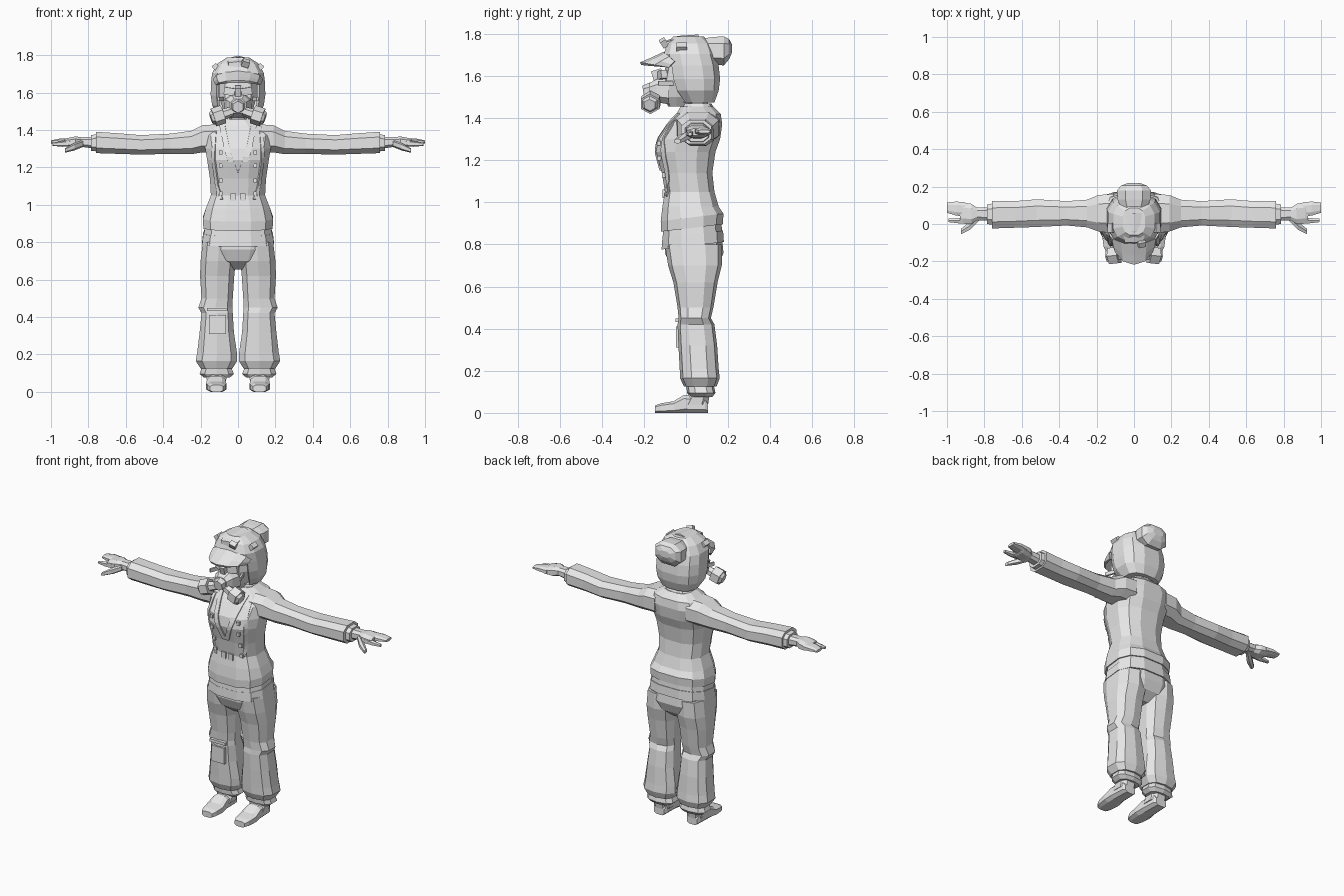
import bpy, bmesh, math
from mathutils import Vector, Matrix
from mathutils.bvhtree import BVHTree

grey = bpy.data.materials.new("light_grey")
grey.diffuse_color = (0.8, 0.8, 0.8, 1)


def finish(name, bm, thickness=0):
    bmesh.ops.recalc_face_normals(bm, faces=bm.faces)
    me = bpy.data.meshes.new(name)
    bm.to_mesh(me)
    bm.free()
    ob = bpy.data.objects.new(name, me)
    bpy.context.collection.objects.link(ob)
    me.materials.append(grey)
    if thickness:
        m = ob.modifiers.new("thickness", 'SOLIDIFY')
        m.thickness = thickness
        m.offset = -1
    return ob


def loft_bm(rings, axis='z', n=10, power=0.75, sx=1):
    """Rings are (position, a min, a max, b min, b max) across the axis."""
    unit = []
    for i in range(n):
        t = 2 * math.pi * (i + 0.5) / n
        c, s = math.cos(t), math.sin(t)
        unit.append((math.copysign(abs(c) ** power, c), math.copysign(abs(s) ** power, s)))
    mu, mv = max(u for u, v in unit), max(v for u, v in unit)
    bm = bmesh.new()
    loops = []
    for p, a0, a1, b0, b1 in rings:
        loop = []
        for u, v in unit:
            a = (a0 + a1) / 2 + u / mu * (a1 - a0) / 2
            b = (b0 + b1) / 2 + v / mv * (b1 - b0) / 2
            x, y, z = {'z': (a, b, p), 'x': (p, a, b), 'y': (a, p, b)}[axis]
            loop.append(bm.verts.new((x * sx, y, z)))
        loops.append(loop)
    for l0, l1 in zip(loops, loops[1:]):
        for i in range(n):
            j = (i + 1) % n
            bm.faces.new((l0[i], l0[j], l1[j], l1[i]))
    bm.faces.new(loops[0])
    bm.faces.new(loops[-1])
    return bm


def loft(name, rings, **kw):
    return finish(name, loft_bm(rings, **kw))


def box(name, centre, size, rot=(0, 0, 0)):
    bm = bmesh.new()
    bmesh.ops.create_cube(bm, size=1)
    bm.transform(Matrix.Diagonal((*size, 1)))
    ob = finish(name, bm)
    ob.location, ob.rotation_euler = centre, rot
    return ob


def hex_cylinder(name, centre, direction, r0, r1, depth, n=6):
    bm = bmesh.new()
    bmesh.ops.create_cone(bm, cap_ends=True, segments=n, radius1=r0, radius2=r1, depth=depth)
    q = Vector(direction).to_track_quat('Z', 'Y').to_matrix().to_4x4()
    bm.transform(Matrix.Translation(centre) @ q)
    return finish(name, bm)


# Jacket body with flared skirt
body = loft_bm([
    (0.875, -.185, .185, -.118, .175), (0.925, -.188, .188, -.12, .178),
    (0.98, -.172, .172, -.112, .155), (1.05, -.145, .145, -.10, .135),
    (1.14, -.15, .15, -.115, .125), (1.24, -.165, .165, -.142, .14),
    (1.30, -.175, .175, -.132, .162), (1.37, -.185, .185, -.085, .172),
    (1.42, -.15, .15, -.045, .165), (1.455, -.09, .09, -.025, .13)], n=12)
for v in body.verts:                     # hem dips at the front
    if v.co.z < 0.95:
        v.co.z += 0.12 * v.co.y
surface = BVHTree.FromBMesh(body)
finish("jacket_body", body)


def on_body(x, z, lift=0.008):
    hit = surface.ray_cast(Vector((x, -1, z)), Vector((0, 1, 0)))[0]
    return Vector((x, (hit.y if hit else -0.05) - lift, z))


def strip(name, path, width, steps=5):
    """Thin cloth band following the front of the jacket."""
    pts = []
    for (x0, z0), (x1, z1) in zip(path, path[1:]):
        pts += [(x0 + (x1 - x0) * k / steps, z0 + (z1 - z0) * k / steps) for k in range(steps)]
    pts.append(path[-1])
    bm = bmesh.new()
    rows = [[bm.verts.new(on_body(x + d, z)) for d in (-width / 2, width / 2)] for x, z in pts]
    for a, b in zip(rows, rows[1:]):
        bm.faces.new((a[0], a[1], b[1], b[0]))
    finish(name, bm, 0.009)


# Hem bands, hips and neck
for name, z0, z1, w, f, b in (("upper_hem_band", .835, .885, .183, -.112, .172),
                              ("lower_hem_band", .79, .845, .192, -.116, .18)):
    bm = loft_bm([(z0, -w, w, f, b), (z1, -w + .006, w - .006, f + .004, b - .004)], n=12)
    for v in bm.verts:
        v.co.z += 0.12 * v.co.y
    finish(name, bm)
loft("hips", [(.655, -.04, .04, -.02, .10), (.70, -.15, .15, -.075, .155),
              (.76, -.18, .18, -.10, .178), (.84, -.18, .18, -.10, .17)], n=12)
loft("neck", [(1.40, -.06, .06, .0, .11), (1.53, -.05, .05, .005, .10)], n=8)
loft("collar", [(1.425, -.10, .10, -.035, .145), (1.47, -.075, .075, -.015, .12)], n=10)

for s, side in ((-1, "left"), (1, "right")):
    # Trouser leg, gathered cuff and shoe
    loft(side + "_leg", [
        (.80, .02, .188, -.10, .172), (.70, .012, .20, -.085, .17), (.62, .02, .203, -.06, .15),
        (.50, .028, .195, -.04, .13), (.45, .03, .212, -.035, .118), (.42, .028, .195, -.04, .135),
        (.32, .022, .205, -.036, .148), (.21, .006, .218, -.03, .155), (.165, .004, .226, -.028, .16),
        (.125, .03, .20, -.01, .145)], n=10, sx=s)
    loft(side + "_trouser_cuff", [(.14, .04, .19, .0, .13), (.095, .022, .205, .005, .14),
                                  (.075, .045, .18, .02, .125)], n=10, sx=s)
    loft(side + "_ankle", [(.10, .06, .17, .02, .115), (.04, .065, .165, -.02, .105)], n=8, sx=s)
    loft(side + "_shoe", [
        (-.148, .08, .15, 0, .035), (-.12, .068, .163, 0, .045), (-.06, .062, .17, 0, .055),
        (-.01, .068, .166, 0, .085), (.09, .072, .16, 0, .08), (.105, .08, .152, 0, .05)],
        axis='y', n=8, power=.6, sx=s)
    # Sleeve, cuff and wrist
    loft(side + "_sleeve", [
        (.11, -.05, .16, 1.28, 1.43), (.19, -.04, .155, 1.28, 1.425), (.25, -.018, .13, 1.27, 1.395),
        (.36, -.008, .122, 1.272, 1.38), (.52, -.016, .132, 1.268, 1.372),
        (.64, -.02, .122, 1.272, 1.382), (.76, -.024, .122, 1.276, 1.39)],
        axis='x', n=8, sx=s)
    loft(side + "_sleeve_cuff", [(.75, -.005, .11, 1.285, 1.378), (.785, 0, .105, 1.288, 1.372)],
         axis='x', n=8, sx=s)
    loft(side + "_palm", [
        (.77, .018, .09, 1.30, 1.362), (.84, .02, .088, 1.31, 1.362), (.87, .0, .108, 1.305, 1.365),
        (.915, .002, .116, 1.312, 1.356), (.93, .01, .112, 1.318, 1.35)], axis='x', n=8, sx=s)
    # Grouped fingers, forefinger and thumb
    loft(side + "_fingers", [(.90, .04, .116, 1.315, 1.355), (.95, .045, .12, 1.322, 1.354),
                             (1.0, .06, .115, 1.328, 1.344)], axis='x', n=8, sx=s)
    loft(side + "_forefinger", [(.89, .0, .036, 1.312, 1.348), (.94, .004, .032, 1.31, 1.34),
                                (.992, .01, .028, 1.315, 1.332)], axis='x', n=6, sx=s)
    loft(side + "_thumb", [(.83, .015, .05, 1.308, 1.345), (.875, -.03, .015, 1.29, 1.33),
                           (.925, -.054, -.026, 1.278, 1.302)], axis='x', n=6, sx=s)
    # Lapel, vest edge, buttons and waist tabs
    strip(side + "_lapel", [(s * .085, 1.425), (s * .055, 1.28), (s * .008, 1.15)], .03)
    strip(side + "_vest_edge", [(s * .125, 1.39), (s * .135, 1.25), (s * .115, 1.1), (s * .09, 1.03)], .016)
    for i, z in enumerate((1.28, 1.21, 1.13, 1.06)):
        box(f"{side}_button_{i + 1}", on_body(s * .092, z, .006), (.02, .016, .022))
    box(side + "_waist_tab", on_body(s * .025, 1.04, .004), (.03, .012, .04))

    # Mask filter with end cap, strap and goggle
    d = Vector((s * .9, -.1, -.3)).normalized()
    c = Vector((s * .105, -.168, 1.475))
    hex_cylinder(side + "_filter", c, d, .05, .05, .055)
    hex_cylinder(side + "_filter_cap", c + d * .034, d, .042, .03, .016)
    hex_cylinder(side + "_filter_stem", c - d * .05, d, .025, .03, .06)
    box(side + "_mask_strap", (s * .088, -.085, 1.565), (.012, .10, .022), (0, 0, s * .35))
    box(side + "_goggle", (s * .042, -.112, 1.605), (.06, .03, .04), (0, s * -.15, s * .3))
    # Small folded tab on the hood
    box(side + "_hood_tab", (s * .118, -.02, 1.735), (.03, .05, .035), (0, s * .7, 0))

# Thigh pocket and knee straps
box("knee_pocket", (-.11, -.037, .36), (.09, .02, .10))
box("knee_strap", (-.11, -.04, .44), (.11, .02, .018))

# Head and mask
loft("head", [(1.455, -.045, .045, -.085, .05), (1.50, -.078, .078, -.105, .10),
              (1.58, -.10, .10, -.11, .13), (1.68, -.10, .10, -.09, .12)], n=10)
loft("mask", [(-.08, -.075, .075, 1.465, 1.59), (-.14, -.06, .06, 1.475, 1.585),
              (-.175, -.042, .042, 1.49, 1.565)], axis='y', n=8)
hex_cylinder("mask_valve", (0, -.183, 1.525), (0, -1, -.15), .042, .032, .04)
box("mask_bridge", (0, -.135, 1.605), (.03, .05, .05), (.3, 0, 0))

# Hood with an open face
hood = loft_bm([
    (1.475, -.105, .105, -.02, .135), (1.53, -.138, .138, -.065, .155),
    (1.585, -.146, .146, -.085, .162), (1.65, -.145, .145, -.095, .155), (1.705, -.138, .138, -.105, .14),
    (1.755, -.11, .11, -.09, .12), (1.787, -.06, .06, -.06, .085)], n=12)
gone = [f for f in hood.faces if (c := f.calc_center_median()).z < 1.49 and abs(f.normal.z) > .9
        or c.z < 1.65 and c.y < -.025 and abs(c.x) < .125]
bmesh.ops.delete(hood, geom=gone, context='FACES')
finish("hood", hood, 0.014)

# Curved brim
bm = bmesh.new()
rows = []
for k in range(-3, 4):
    a = k / 3 * math.pi / 2
    c, s = math.cos(a), math.sin(a)
    rows.append((bm.verts.new((.135 * s, -.055 - .05 * c, 1.67 + .045 * c)),
                 bm.verts.new((.128 * s, -.07 - .10 * c, 1.655 + .03 * c)),
                 bm.verts.new((.118 * s, -.08 - .138 * c, 1.64 + .025 * c))))
for p, q in zip(rows, rows[1:]):
    for i in range(2):
        bm.faces.new((p[i], q[i], q[i + 1], p[i + 1]))
finish("brim", bm, 0.014)

# Gathered bulge at the back and ridge on the crown
loft("back_bulge", [(.06, -.06, .06, 1.68, 1.775), (.13, -.088, .088, 1.655, 1.785),
                    (.18, -.09, .09, 1.65, 1.788), (.205, -.07, .07, 1.68, 1.775),
                    (.218, -.035, .035, 1.71, 1.75)], axis='y', n=8)
loft("crown_ridge", [(-.10, -.05, .05, 1.735, 1.765), (-.04, -.06, .06, 1.74, 1.79),
                     (.06, -.04, .04, 1.75, 1.797)], axis='y', n=6)
box("crown_tip", (.04, -.105, 1.757), (.04, .03, .035), (.6, .3, .2))
